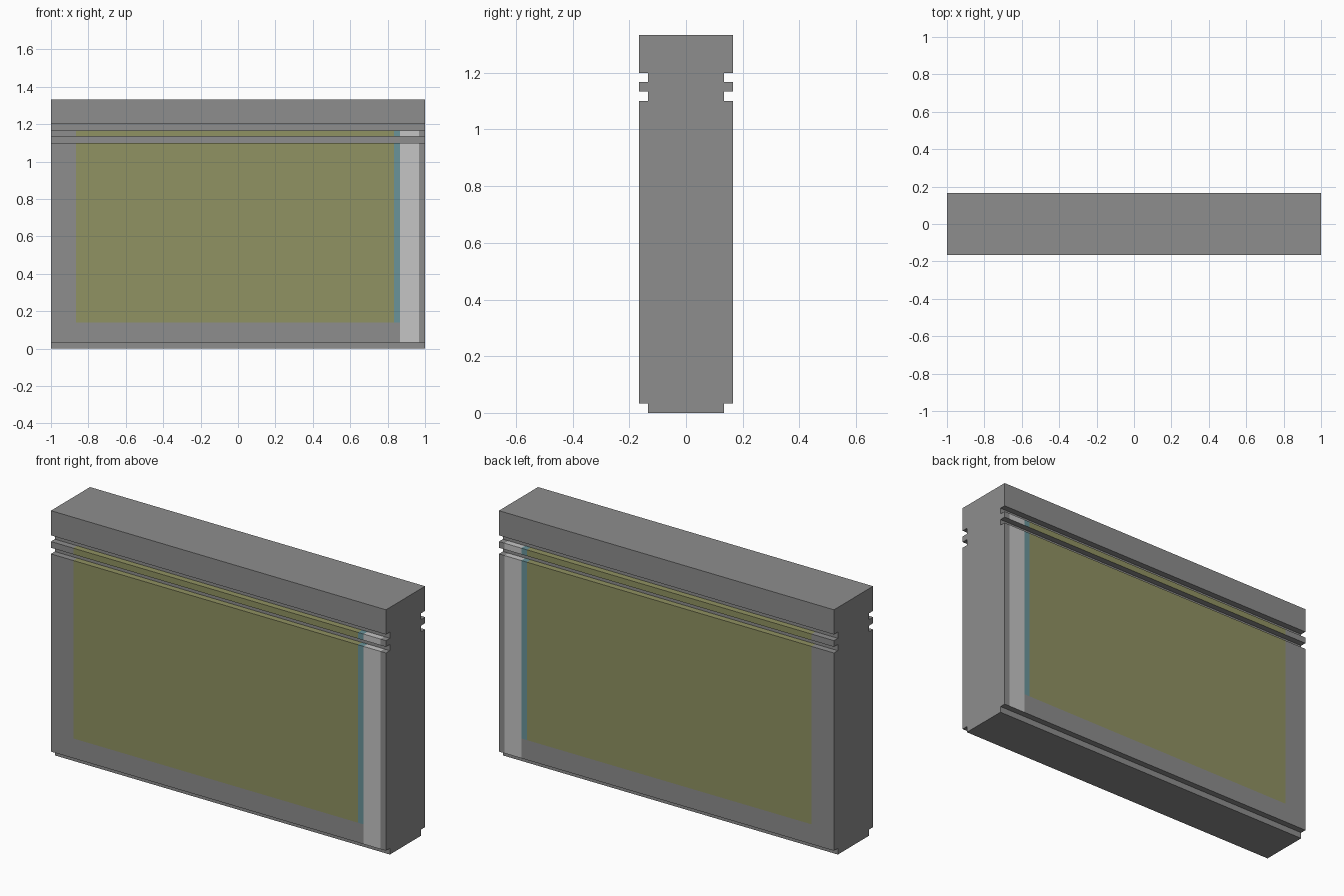
import bpy, bmesh

if "Cube" in bpy.data.objects:
    bpy.data.objects.remove(bpy.data.objects["Cube"])


def mat(name, rgb):
    m = bpy.data.materials.new(name)
    lin = [((c / 255 + 0.055) / 1.055) ** 2.4 for c in rgb]
    m.diffuse_color = (*lin, 1)
    m.use_nodes = True
    m.node_tree.nodes["Principled BSDF"].inputs["Base Color"].default_value = m.diffuse_color
    return m


materials = [mat("grey", (141, 141, 141)), mat("olive", (144, 146, 98)),
             mat("teal", (106, 148, 154)), mat("light_grey", (197, 197, 197))]

# Half section (y, z): recessed foot, tall body, two grooves, cap
OUT, IN = 0.1667, 0.1333
half = [(IN, 0), (IN, 0.0333), (OUT, 0.0333), (OUT, 0.14), (OUT, 1.1), (IN, 1.1),
        (IN, 1.1333), (OUT, 1.1333), (OUT, 1.1667), (IN, 1.1667), (IN, 1.2),
        (OUT, 1.2), (OUT, 1.3333)]
section = half + [(-y, z) for y, z in reversed(half)]
# Stations along the width, where the painted panels begin and end
xs = [-1, -0.8667, 0.8333, 0.8667, 0.9667, 1]


def paint(face):
    """Material by position: panels on the outer walls and upward ledges."""
    c, n = face.calc_center_median(), face.normal
    wall = abs(n.y) > 0.9 and abs(c.y) > 0.15
    ledge = n.z > 0.9
    if not (wall or ledge) or not 0.034 < c.z < 1.18:
        return 0
    if 0.8667 < c.x < 0.9667:
        return 3
    if c.z > 0.14:
        if 0.8333 < c.x < 0.8667:
            return 2
        if -0.8667 < c.x < 0.8333:
            return 1
    return 0


# Block: section swept along x
bm = bmesh.new()
rings = [[bm.verts.new((x, y, z)) for y, z in section] for x in xs]
n = len(section)
for a, b in zip(rings, rings[1:]):
    for i in range(n):
        j = (i + 1) % n
        bm.faces.new((a[i], a[j], b[j], b[i]))
bm.faces.new(rings[0])
bm.faces.new(rings[-1])
bmesh.ops.recalc_face_normals(bm, faces=bm.faces)
for f in bm.faces:
    f.material_index = paint(f)

mesh = bpy.data.meshes.new("grooved_block")
bm.to_mesh(mesh)
bm.free()
for m in materials:
    mesh.materials.append(m)
obj = bpy.data.objects.new("grooved_block", mesh)
bpy.context.collection.objects.link(obj)
